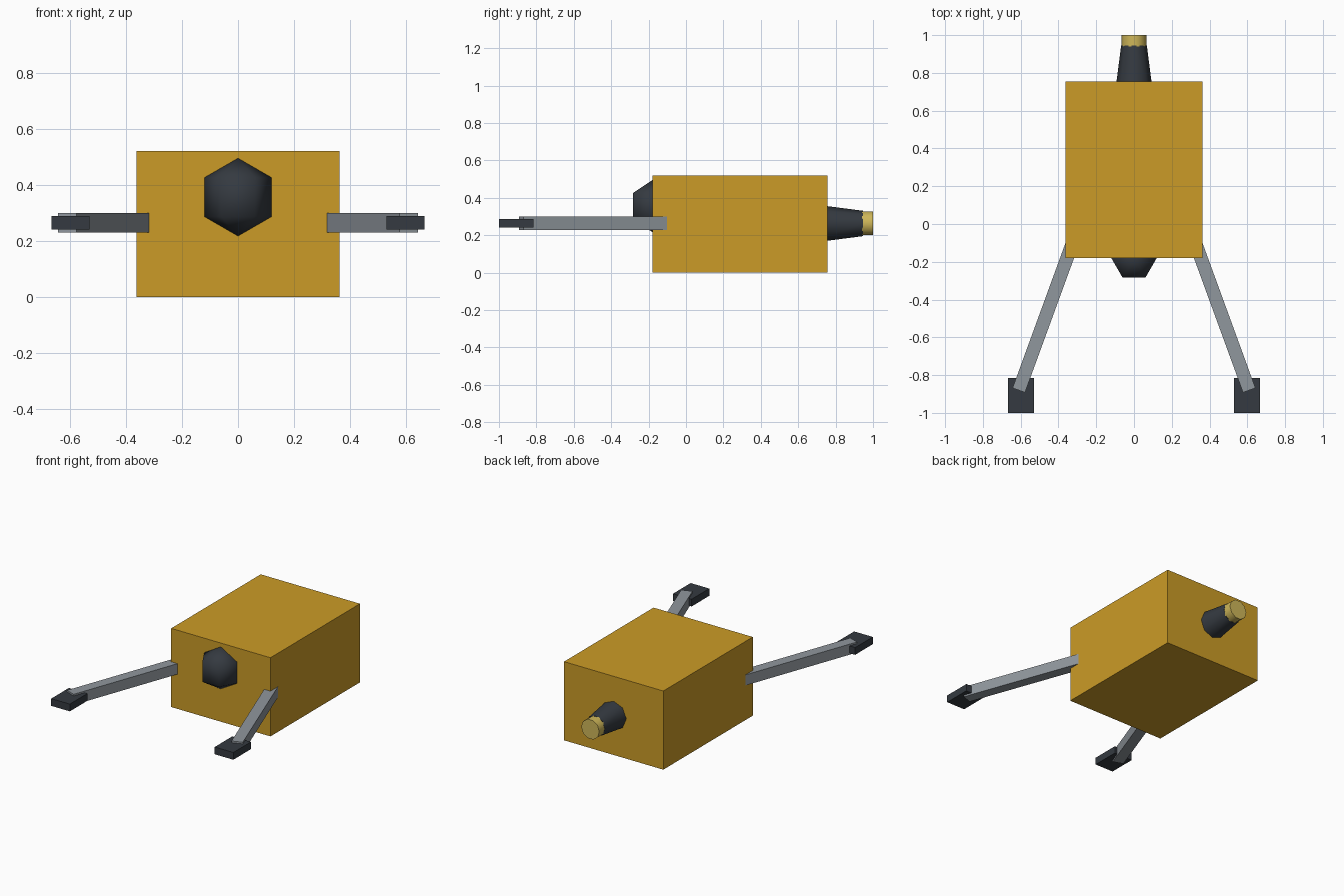
import bpy
import math
from mathutils import Vector

cube = bpy.data.objects.get("Cube")
if cube:
    bpy.data.objects.remove(cube, do_unlink=True)


def make_material(name, r, g, b):
    mat = bpy.data.materials.new(name)
    mat.use_nodes = True
    mat.diffuse_color = (r, g, b, 1)
    mat.node_tree.nodes["Principled BSDF"].inputs["Base Color"].default_value = (r, g, b, 1)
    return mat


yellow = make_material("amber yellow", 0.60, 0.33, 0.02)
dark = make_material("charcoal", 0.035, 0.042, 0.052)
grey = make_material("steel grey", 0.28, 0.31, 0.34)
brass = make_material("brass", 0.62, 0.47, 0.10)


def finish(name, mat):
    obj = bpy.context.object
    obj.name = obj.data.name = name
    obj.data.materials.append(mat)
    return obj


def box(name, center, size, mat, turn=0):
    bpy.ops.mesh.primitive_cube_add(size=1, location=center, rotation=(0, 0, turn))
    obj = finish(name, mat)
    obj.scale = size
    return obj


def nozzle(name, sides, r_front, r_back, y_front, y_back, mat):
    """Tapered cylinder lying along y."""
    bpy.ops.mesh.primitive_cone_add(
        vertices=sides, radius1=r_back, radius2=r_front, depth=y_back - y_front,
        location=(0, (y_front + y_back) / 2, 0.263),
        rotation=(math.pi / 2, math.pi if sides % 4 == 0 else math.pi / 2, 0))
    finish(name, mat)
    bpy.ops.object.shade_smooth_by_angle(angle=math.radians(50))


# Main body
box("body", (0, 0.288, 0.26), (0.726, 0.935, 0.52), yellow)

# Faceted eye half sunk in the front face
bpy.ops.mesh.primitive_uv_sphere_add(segments=6, ring_count=3, radius=0.139,
                                     location=(0, -0.18, 0.356),
                                     rotation=(0, 0, math.pi / 6))
eye = finish("eye", dark)
corner = max(eye.data.vertices, key=lambda v: v.co.x).co
# Keep a flat facet facing forward
eye.rotation_euler.z = -math.atan2(corner.y, corner.x)
bpy.ops.object.shade_smooth()

# Splayed arms with flat feet
splay = 0.35
length = 0.9
for side, label in ((1, "left"), (-1, "right")):
    tip = Vector((side * 0.61, -0.88, 0.264))
    direction = Vector((side * math.sin(splay), -math.cos(splay), 0))
    box(label + "_arm", tip - direction * length / 2, (0.07, length, 0.07), grey, side * splay)
    box(label + "_foot", (side * 0.598, -0.908, 0.264), (0.136, 0.184, 0.048), dark)

# Rear nozzle and its brass tip
nozzle("rear_nozzle", 8, 0.0925, 0.068, 0.755, 0.945, dark)
nozzle("nozzle_tip", 10, 0.066, 0.066, 0.94, 1.0, brass)
